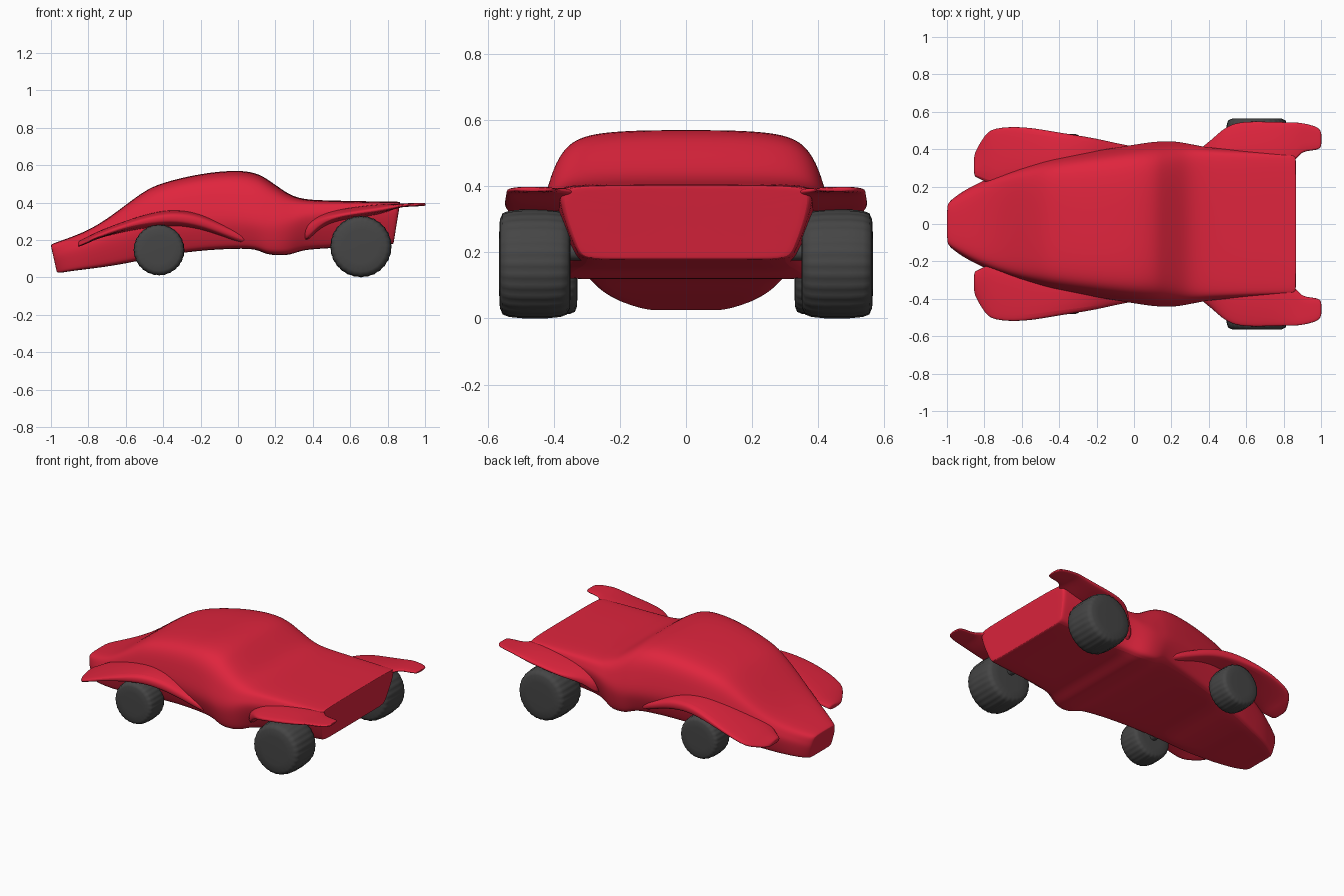
import bpy, bmesh, math

if "Cube" in bpy.data.objects:
    bpy.data.objects.remove(bpy.data.objects["Cube"])


def material(name, rgb):
    m = bpy.data.materials.new(name)
    m.diffuse_color = (*rgb, 1)
    m.use_nodes = True
    m.node_tree.nodes["Principled BSDF"].inputs["Base Color"].default_value = m.diffuse_color
    return m


red = material("red paint", (0.74, 0.018, 0.047))
rubber = material("dark rubber", (0.06, 0.06, 0.06))


def loft(name, rings, mat, caps=True, subsurf=2, angle=40):
    """Skin a list of closed rings into one object."""
    bm = bmesh.new()
    vs = [[bm.verts.new(p) for p in r] for r in rings]
    n = len(vs[0])
    for a, b in zip(vs, vs[1:]):
        for i in range(n):
            j = (i + 1) % n
            bm.faces.new((a[i], a[j], b[j], b[i]))
    if caps:
        bm.faces.new(vs[0])
        bm.faces.new(vs[-1])
    bmesh.ops.recalc_face_normals(bm, faces=bm.faces)
    me = bpy.data.meshes.new(name)
    bm.to_mesh(me)
    bm.free()
    ob = bpy.data.objects.new(name, me)
    bpy.context.collection.objects.link(ob)
    me.materials.append(mat)
    if subsurf:
        mod = ob.modifiers.new("smooth", 'SUBSURF')
        mod.levels = mod.render_levels = subsurf
    bpy.ops.object.select_all(action='DESELECT')
    ob.select_set(True)
    bpy.context.view_layer.objects.active = ob
    bpy.ops.object.shade_smooth_by_angle(angle=math.radians(angle))
    return ob


def mix(a, b, t):
    return a + (b - a) * t


# Body: x, floor z, top z, floor half width, belt half width, belt z, roof half width
stations = [
    (-1.000, .027, .175, .105, .115, .11, .10),
    (-.985, .023, .183, .125, .137, .11, .115),
    (-.90, .033, .212, .17, .187, .14, .155),
    (-.80, .045, .252, .21, .238, .17, .20),
    (-.70, .058, .312, .24, .275, .21, .235),
    (-.60, .075, .388, .27, .31, .24, .265),
    (-.50, .095, .462, .29, .34, .27, .28),
    (-.42, .115, .503, .31, .362, .29, .30),
    (-.20, .145, .557, .35, .397, .31, .33),
    (.00, .155, .575, .385, .43, .31, .35),
    (.10, .152, .558, .405, .445, .30, .35),
    (.15, .122, .530, .415, .447, .29, .355),
    (.22, .118, .480, .418, .447, .29, .36),
    (.28, .120, .440, .40, .437, .30, .365),
    (.34, .145, .420, .37, .425, .32, .368),
    (.42, .153, .412, .345, .41, .33, .37),
    (.65, .165, .408, .335, .392, .35, .365),
    (.83, .175, .404, .332, .385, .36, .36),
    (.855, .177, .405, .33, .382, .36, .36),
    (.867, .180, .403, .325, .37, .355, .35),
]


def body_ring(x, zb, zt, wb, wm, zm, wt):
    h, H = zm - zb, zt - zm
    half = [(.6 * wb, zb), (.95 * wb, zb), (wb, zb + .15 * h),
            (mix(wb, wm, .65), zb + .6 * h), (wm, zm),
            (mix(wm, wt, .25), zm + .35 * H), (mix(wm, wt, .5), zm + .66 * H),
            (wt, zm + .88 * H), (.78 * wt, zm + .97 * H), (.4 * wt, zt)]
    pts = [(0, zb)] + half + [(0, zt)] + [(-y, z) for y, z in reversed(half)]
    lean = .03 if x < -.95 else -.035 if x > .8 else 0   # raked nose and tail
    return [(x + lean * (1 - (z - zb) / (zt - zb)), y, z) for y, z in pts]


def inset(ring, f):
    """Smaller copy of a ring, used as a support loop on a flat end."""
    k = len(ring)
    c = [sum(p[i] for p in ring) / k for i in range(3)]
    return [tuple(mix(c[i], p[i], f) if i else p[0] for i in range(3)) for p in ring]


rings = [body_ring(*s) for s in stations]
rings = [inset(rings[0], .85)] + rings + [inset(rings[-1], .95)]
loft("body", rings, red)

# Fenders: x, inner y, outer y, outer top z, outer bottom z
front_fender = [
    (-.856, .255, .36, .178, .163), (-.848, .25, .39, .183, .165),
    (-.80, .225, .472, .207, .183), (-.76, .20, .515, .23, .205),
    (-.60, .22, .523, .293, .260), (-.45, .25, .498, .338, .282),
    (-.33, .28, .478, .352, .290), (-.20, .30, .458, .332, .268),
    (-.08, .32, .428, .275, .225), (.06, .34, .405, .22, .17),
]
rear_fender = [
    (.35, .30, .405, .27, .18), (.41, .30, .445, .305, .245),
    (.46, .30, .495, .325, .285), (.52, .30, .535, .34, .31),
    (.60, .30, .55, .355, .328), (.75, .30, .546, .376, .345),
    (.86, .32, .543, .392, .373), (.89, .385, .542, .396, .377),
    (.96, .39, .527, .398, .380), (.993, .40, .51, .398, .382),
    (1.003, .415, .485, .396, .384),
]


def fender_ring(s, side, rise, drop):
    x, yi, yo, zt, zb = s
    m, e = mix(yi, yo, .5), yo - .012
    pts = [(yi, zt + rise), (m, zt + rise * .8), (e, zt), (yo, mix(zt, zb, .3)),
           (yo, mix(zt, zb, .7)), (e, zb), (m, zb - drop * .4), (yi, zb - drop)]
    return [(x, side * y, z) for y, z in pts]


for side, label in ((-1, "right"), (1, "left")):
    loft("front_fender_" + label,
         [fender_ring(s, side, .015, .02 if s[0] > -.7 else 0) for s in front_fender], red)
    loft("rear_fender_" + label,
         [fender_ring(s, side, max(0, min(.022, .395 - s[3])), .02 if s[0] < .8 else 0)
          for s in rear_fender], red)


# Wheels: barrel tyres with shallow tread ridges
def wheel(name, x, y, z, r, half):
    prof = [(.05, 1.0), (.55, 1.0), (.82, .98), (.93, .90), (.975, .72), (1, .35)]
    prof = prof + [(a, -b) for a, b in reversed(prof)]
    n = 112
    rings = []
    for a, b in prof:
        ring = []
        for i in range(n):
            t = 2 * math.pi * i / n
            ripple = 1 + (.010 * math.cos(28 * t) if a > .9 else 0)
            ring.append((x + r * a * ripple * math.cos(t), y + half * b,
                         z + r * a * ripple * math.sin(t)))
        rings.append(ring)
    loft(name, rings, rubber, subsurf=0, angle=50)


for side, label in ((-1, "right"), (1, "left")):
    wheel("front_wheel_" + label, -.422, side * .405, .147, .135, .077)
    wheel("rear_wheel_" + label, .657, side * .457, .165, .163, .108)
    # Axle stubs linking the tyres to the body
    for nm, x, z, y0, y1 in (("front", -.422, .147, .2, .36), ("rear", .657, .2, .2, .4)):
        loft(nm + "_axle_" + label,
             [[(x + .025 * math.cos(k * math.pi / 8), side * y, z + .025 * math.sin(k * math.pi / 8))
               for k in range(16)] for y in (y0, y1)], rubber, subsurf=0)
